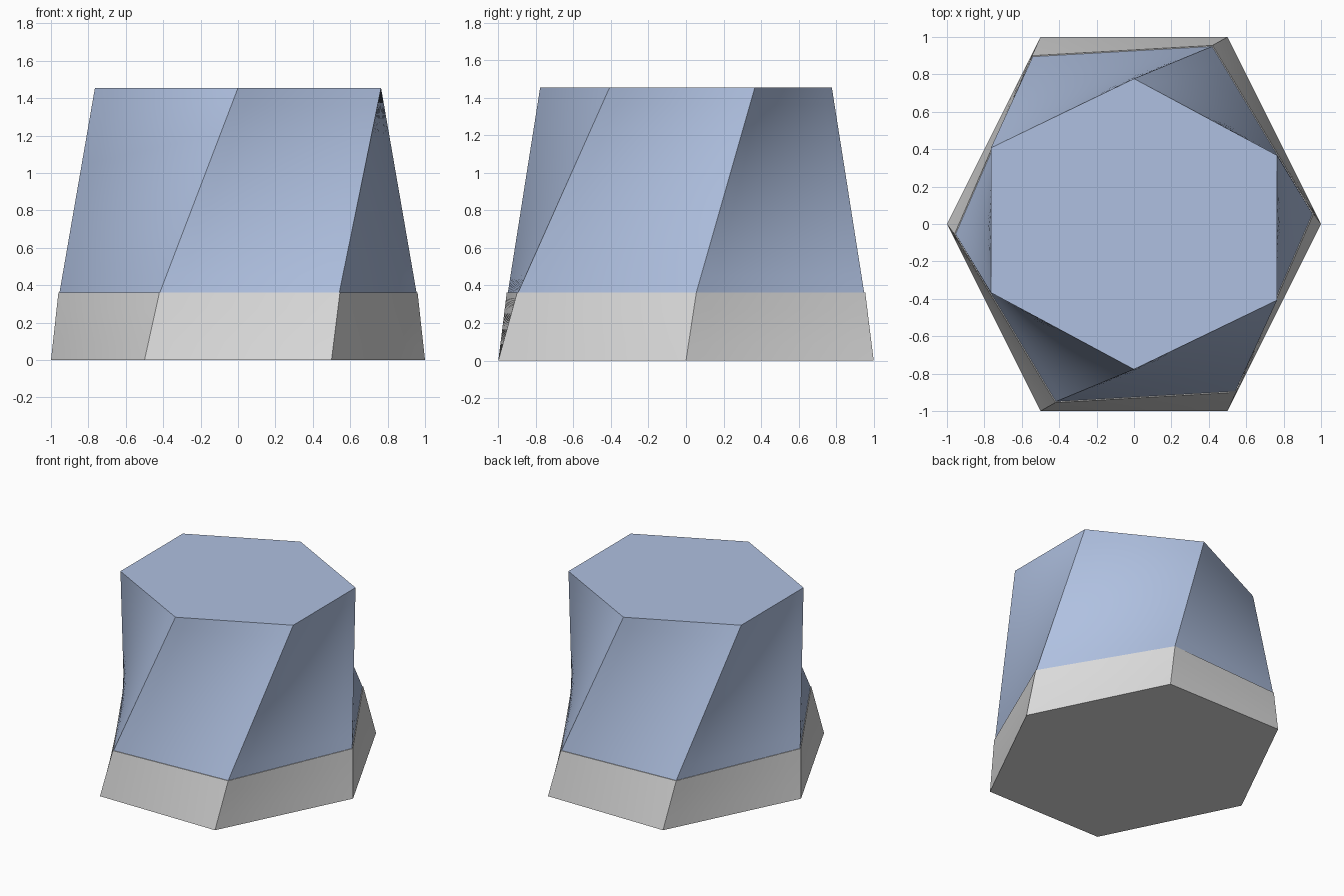
import bpy, bmesh
from mathutils import Vector

if "Cube" in bpy.data.objects:
    bpy.data.objects.remove(bpy.data.objects["Cube"])


def material(name, rgb):
    m = bpy.data.materials.new(name)
    m.diffuse_color = (*rgb, 1)
    m.use_nodes = True
    m.node_tree.nodes["Principled BSDF"].inputs["Base Color"].default_value = m.diffuse_color
    return m


blue = material("pale blue", (0.43, 0.53, 0.75))
grey = material("light grey", (0.72, 0.72, 0.72))

# Matching hexagon rings, listed counter-clockwise from the front left corner
FOOT = [(-0.5, -1), (0.5, -1), (1, 0), (0.5, 1), (-0.5, 1), (-1, 0)]
COLLAR = [(-0.42, -0.955), (0.545, -0.9), (0.96, 0.055),
          (0.42, 0.955), (-0.545, 0.9), (-0.96, -0.055)]
CROWN = [(0, -0.777), (0.765, -0.407), (0.765, 0.367),
         (0, 0.777), (-0.765, 0.407), (-0.765, -0.367)]


def twisted_loft(name, low, high, z0, z1, mat, rows, cols):
    """Closed loft between two hexagons with straight-ruled, twisting sides."""
    bm = bmesh.new()
    rings = []
    for r in range(rows + 1):
        t = r / rows
        pts = [Vector((*a, z0)).lerp(Vector((*b, z1)), t) for a, b in zip(low, high)]
        rings.append([bm.verts.new(pts[i].lerp(pts[(i + 1) % 6], c / cols))
                      for i in range(6) for c in range(cols)])
    n = 6 * cols
    for a, b in zip(rings, rings[1:]):
        for i in range(n):
            j = (i + 1) % n
            bm.faces.new((a[i], a[j], b[j], b[i]))
    bm.faces.new(rings[0][::-1])
    bm.faces.new(rings[-1])
    # Smooth sides, crisp corners and rims
    for f in bm.faces:
        f.smooth = len(f.verts) == 4
    corners = {v for ring in rings for v in ring[::cols]}
    for e in bm.edges:
        on_corner = all(v in corners for v in e.verts)
        on_rim = any(len(f.verts) > 4 for f in e.link_faces)
        e.smooth = not (on_corner or on_rim)
    mesh = bpy.data.meshes.new(name)
    bm.to_mesh(mesh)
    bm.free()
    mesh.materials.append(mat)
    obj = bpy.data.objects.new(name, mesh)
    bpy.context.collection.objects.link(obj)
    return obj


# Grey foot
twisted_loft("base", FOOT, COLLAR, 0, 0.362, grey, 4, 10)
# Blue body, set a hair inside the foot
body_ring = [(x * 0.994, y * 0.994) for x, y in COLLAR]
twisted_loft("body", body_ring, CROWN, 0.362, 1.455, blue, 12, 10)
